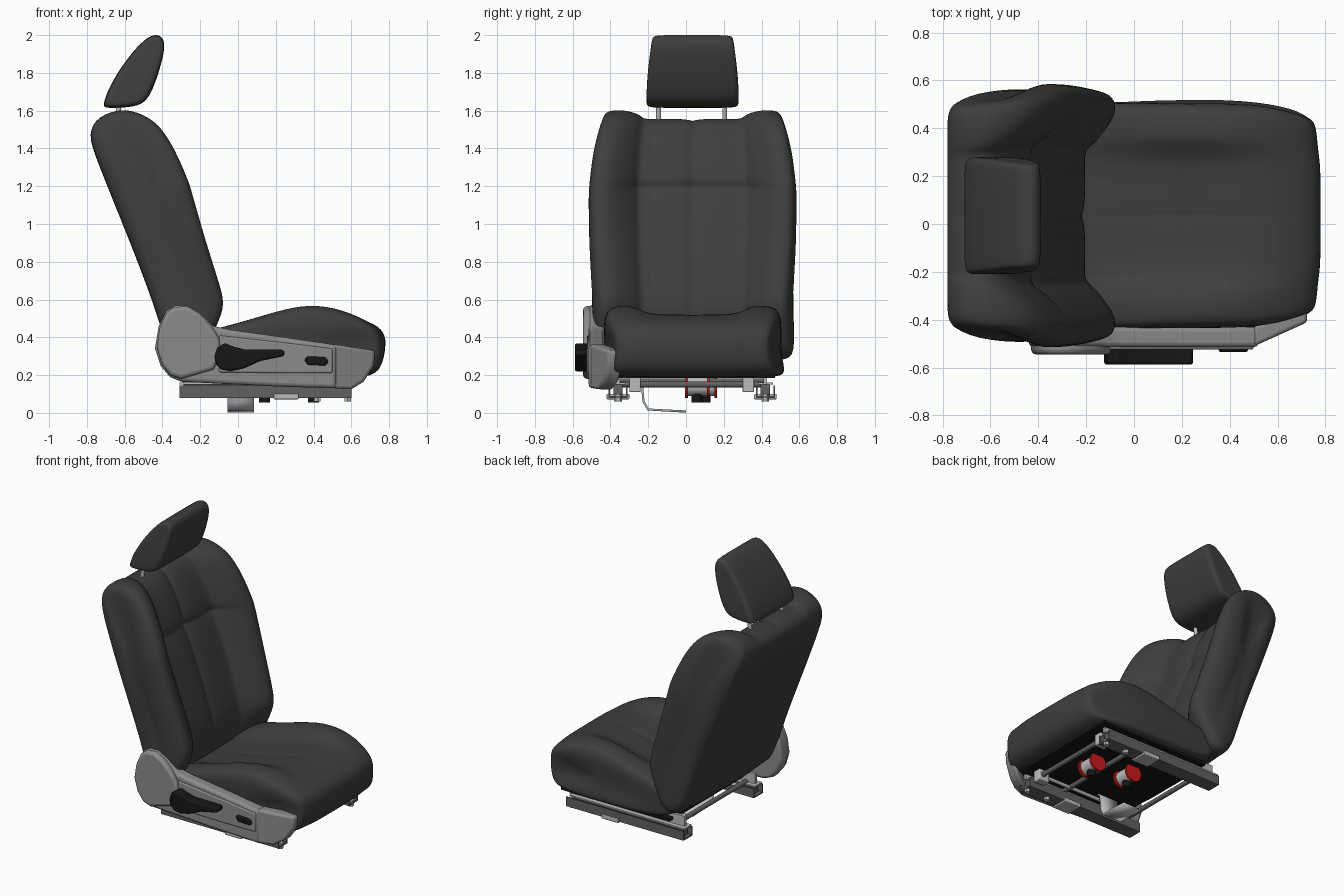
import bpy, bmesh, math
from mathutils import Vector

YC = 0.035  # centre line of the upholstery


def mat(name, c):
    m = bpy.data.materials.new(name)
    m.diffuse_color = (*c, 1)
    return m


FABRIC = mat("dark_fabric", (0.05, 0.048, 0.045))
BLACK = mat("black_plastic", (0.008, 0.008, 0.008))
RED = mat("red", (0.6, 0.01, 0.01))
PLASTIC = mat("grey_plastic", (0.26, 0.26, 0.26))
STEEL = mat("steel", (0.5, 0.5, 0.5))
DARKSTEEL = mat("dark_steel", (0.12, 0.12, 0.12))


def finish(name, bm, m, smooth=35):
    bmesh.ops.recalc_face_normals(bm, faces=bm.faces)
    me = bpy.data.meshes.new(name)
    bm.to_mesh(me)
    bm.free()
    ob = bpy.data.objects.new(name, me)
    bpy.context.collection.objects.link(ob)
    me.materials.append(m)
    bpy.ops.object.select_all(action='DESELECT')
    ob.select_set(True)
    bpy.context.view_layer.objects.active = ob
    bpy.ops.object.shade_smooth_by_angle(angle=math.radians(smooth))
    return ob


def interp(table, v):
    if v <= table[0][0]:
        return table[0][1]
    for (a, fa), (b, fb) in zip(table, table[1:]):
        if v <= b:
            return fa + (fb - fa) * (v - a) / (b - a)
    return table[-1][1]


def padded(name, edge, centre, stations, spine, axis, widths, narrow={}):
    """Side profiles lofted across y, mirrored about YC.
    stations: (offset, blend edge->centre, shrink towards spine)
    narrow: extra width factor by profile point"""
    bm = bmesh.new()
    a, b = Vector(spine[0]), Vector(spine[1])
    full = [(-t, k, s) for t, k, s in reversed(stations)]
    full += [st for st in stations if st[0] > 0]
    rings = []
    for t, k, s in full:
        ring = []
        for i, (e, c) in enumerate(zip(edge, centre)):
            e, c = Vector(e), Vector(c)
            p = Vector((e.x + (c.x - e.x) * k, e.y + (c.y - e.y) * k ** 2))
            u = max(0, min(1, (p - a).dot(b - a) / (b - a).length_squared))
            w = interp(widths, p[axis]) * (1 - (1 - narrow.get(i, 1)) * (1 - s))
            p = p.lerp(a.lerp(b, u), s)
            ring.append(bm.verts.new((p.x, YC + t * w, p.y)))
        rings.append(ring)
    n = len(edge)
    for r, q in zip(rings, rings[1:]):
        for i in range(n):
            j = (i + 1) % n
            bm.faces.new((r[i], r[j], q[j], q[i]))
    bm.faces.new(rings[0])
    bm.faces.new(rings[-1])
    ob = finish(name, bm, FABRIC, 180)
    sub = ob.modifiers.new("sub", 'SUBSURF')
    sub.levels = sub.render_levels = 2
    return ob


def prism(name, pts, y0, y1, m, bevel=0.012, shear=0):
    bm = bmesh.new()
    x0 = min(p[0] for p in pts)
    f = bm.faces.new([bm.verts.new((x, y0 + (x - x0) * shear, z)) for x, z in pts])
    r = bmesh.ops.extrude_face_region(bm, geom=[f])
    bmesh.ops.translate(bm, vec=(0, y1 - y0, 0),
                        verts=[v for v in r['geom'] if isinstance(v, bmesh.types.BMVert)])
    ob = finish(name, bm, m)
    if bevel:
        bv = ob.modifiers.new("bevel", 'BEVEL')
        bv.width, bv.segments, bv.limit_method = bevel, 3, 'ANGLE'
        bv.angle_limit = math.radians(50)
    return ob


def box(name, x, y, z, m, bevel=0.0):
    return prism(name, [(x[0], z[0]), (x[1], z[0]), (x[1], z[1]), (x[0], z[1])], y[0], y[1], m, bevel)


def tube(name, p, q, r, m, seg=20):
    p, q = Vector(p), Vector(q)
    bm = bmesh.new()
    bmesh.ops.create_cone(bm, cap_ends=True, segments=seg, radius1=r, radius2=r, depth=(q - p).length)
    rot = (q - p).to_track_quat('Z', 'Y').to_matrix()
    bmesh.ops.rotate(bm, matrix=rot, verts=bm.verts)
    bmesh.ops.translate(bm, vec=(p + q) / 2, verts=bm.verts)
    return finish(name, bm, m)


# backrest with side bolsters and a recessed middle panel
rear = [(-0.355, 0.27), (-0.445, 0.58), (-0.59, 0.95), (-0.745, 1.33), (-0.80, 1.485)]
back_edge = rear + [(-0.735, 1.575), (-0.62, 1.61), (-0.53, 1.595), (-0.42, 1.54), (-0.33, 1.40),
                    (-0.258, 1.23), (-0.248, 1.20), (-0.239, 1.17), (-0.17, 0.92),
                    (-0.085, 0.66), (-0.062, 0.56), (-0.13, 0.42), (-0.2, 0.27)]
back_mid = rear + [(-0.735, 1.545), (-0.65, 1.56), (-0.59, 1.54), (-0.53, 1.47), (-0.48, 1.37),
                   (-0.42, 1.225), (-0.45, 1.20), (-0.415, 1.175), (-0.315, 0.92),
                   (-0.225, 0.66), (-0.20, 0.55), (-0.22, 0.42), (-0.25, 0.27)]
padded("backrest", back_edge, back_mid,
       [(0, 1.12, 0), (0.025, 1, 0), (0.15, 0.96, 0), (0.27, 1, 0), (0.30, 0.93, 0), (0.33, 0.65, 0),
        (0.39, 0.32, 0), (0.45, 0.05, 0), (0.50, 0, 0.01), (0.54, 0, 0.07), (0.556, 0, 0.28), (0.56, 0, 0.6)],
       [(-0.31, 0.42), (-0.58, 1.40)], 1,
       [(0.3, 0.97), (0.6, 0.98), (1.0, 1), (1.3, 0.98), (1.5, 0.92), (1.61, 0.86)],
       {0: 0.94, 1: 0.91, 2: 0.91, 3: 0.9, 4: 0.9, 5: 0.95, 13: 0.98, 14: 0.95, 15: 0.94, 16: 0.96})

# seat cushion
seat_edge = [(-0.25, 0.22), (-0.27, 0.34), (-0.2, 0.43), (0, 0.475), (0.2, 0.54), (0.38, 0.58), (0.55, 0.55),
             (0.69, 0.485), (0.76, 0.43), (0.77, 0.34), (0.75, 0.24), (0.68, 0.185), (0.4, 0.19), (0, 0.19)]
seat_mid = [(-0.25, 0.22), (-0.27, 0.34), (-0.2, 0.40), (0, 0.42), (0.2, 0.46), (0.39, 0.52), (0.55, 0.525),
            (0.70, 0.485), (0.78, 0.43), (0.782, 0.34), (0.76, 0.24), (0.70, 0.18), (0.4, 0.19), (0, 0.19)]
padded("seat_cushion", seat_edge, seat_mid,
       [(0, 1.08, 0), (0.025, 1, 0), (0.2, 1, 0), (0.27, 0.85, 0), (0.33, 0.3, 0), (0.39, 0, 0),
        (0.45, 0, 0.03), (0.485, 0, 0.11), (0.497, 0, 0.4)],
       [(-0.1, 0.30), (0.55, 0.32)], 0,
       [(-0.2, 0.96), (0.5, 1.01), (0.65, 0.96), (0.74, 0.88), (0.79, 0.8)],
       {3: 0.97, 4: 0.95, 5: 0.93, 6: 0.93, 7: 0.95})

# headrest and its posts
head = [(-0.718, 1.625), (-0.685, 1.72), (-0.62, 1.83), (-0.535, 1.94), (-0.46, 2.005), (-0.405, 2.0),
        (-0.382, 1.95), (-0.41, 1.83), (-0.455, 1.70), (-0.495, 1.64), (-0.56, 1.618), (-0.70, 1.612)]
padded("headrest", head, head,
       [(0, 0, 0), (0.15, 0, 0), (0.215, 0, 0.02), (0.24, 0, 0.09), (0.248, 0, 0.35)],
       [(-0.58, 1.71), (-0.47, 1.90)], 1, [(1.62, 1), (1.75, 0.99), (2.0, 0.88)])
for i, y in enumerate((-0.145, 0.205)):
    tube(f"headrest_post_{i}", (-0.65, y, 1.5), (-0.62, y, 1.68), 0.013, STEEL)

# plastic side cover; its front end turns inwards around the cushion
prism("side_cover", [(-0.44, 0.34), (-0.42, 0.46), (-0.38, 0.54), (-0.33, 0.57), (-0.27, 0.57), (-0.20, 0.53),
                     (-0.13, 0.46), (-0.04, 0.44), (0.25, 0.40), (0.52, 0.36), (0.52, 0.13),
                     (0.2, 0.14), (-0.3, 0.165), (-0.36, 0.19), (-0.41, 0.25)],
      -0.515, -0.43, PLASTIC, 0.02)
prism("cover_front_end", [(0.50, 0.365), (0.725, 0.33), (0.72, 0.25), (0.665, 0.165), (0.60, 0.125), (0.50, 0.13)],
      -0.512, -0.43, PLASTIC, 0.015, 0.45)
prism("recliner_cover", [(-0.43, 0.35), (-0.415, 0.45), (-0.38, 0.53), (-0.34, 0.56), (-0.27, 0.565),
                         (-0.20, 0.525), (-0.14, 0.46), (-0.10, 0.40), (-0.09, 0.30), (-0.13, 0.23),
                         (-0.3, 0.18), (-0.36, 0.20), (-0.405, 0.26)], -0.545, -0.49, PLASTIC, 0.02)
prism("cover_panel", [(-0.1, 0.41), (0.3, 0.365), (0.5, 0.34), (0.5, 0.212), (0.3, 0.21), (-0.1, 0.215)],
      -0.525, -0.5, PLASTIC, 0.008)

# recliner lever and adjuster knob
prism("recline_lever", [(-0.125, 0.30), (-0.11, 0.345), (-0.07, 0.37), (-0.02, 0.35), (0.04, 0.335), (0.24, 0.335),
                        (0.25, 0.315), (0.24, 0.30), (0.12, 0.275), (0.03, 0.235), (-0.04, 0.22), (-0.09, 0.23),
                        (-0.118, 0.26)], -0.588, -0.51, BLACK, 0.015)
prism("adjuster_knob", [(0.35, 0.28), (0.365, 0.30), (0.46, 0.295), (0.48, 0.275), (0.465, 0.25), (0.37, 0.255)],
      -0.535, -0.50, BLACK, 0.01)

# slide rails under both sides
for side, y in (("right", -0.36), ("left", 0.42)):
    box(f"{side}_rail_base", (-0.31, 0.60), (y - 0.05, y + 0.05), (0.08, 0.09), DARKSTEEL)
    for i, d in enumerate((-0.05, 0.042)):
        box(f"{side}_rail_lip_{i}", (-0.31, 0.60), (y + d, y + d + 0.008), (0.08, 0.145), DARKSTEEL)
    box(f"{side}_slider", (-0.29, 0.58), (y - 0.025, y + 0.025), (0.09, 0.15), DARKSTEEL, 0.006)
    box(f"{side}_slider_top", (-0.31, 0.58), (y - 0.04, y + 0.04), (0.15, 0.16), STEEL)
    box(f"{side}_seat_frame", (-0.29, 0.60), (y - 0.01, y + 0.01), (0.15, 0.23), STEEL)
    box(f"{side}_latch", (0.19, 0.32), (y - 0.06, y + 0.06), (0.072, 0.10), STEEL, 0.005)
    for i, x in enumerate((0.42, 0.58)):
        tube(f"{side}_bolt_{i}", (x, y, 0.06), (x, y, 0.10), 0.02, STEEL, 6)

# seat pan and cross members
box("seat_pan", (-0.2, 0.64), (-0.36, 0.47), (0.185, 0.205), BLACK)
for i, (x, z) in enumerate(((0.55, 0.15), (0.30, 0.165), (-0.22, 0.16))):
    tube(f"cross_tube_{i}", (x, -0.36, z), (x, 0.42, z), 0.016, DARKSTEEL)
for i, y in enumerate((-0.27, 0.33)):
    tube(f"link_bar_{i}", (-0.22, y, 0.16), (0.55, y, 0.16), 0.012, STEEL)
    box(f"link_bracket_{i}", (0.5, 0.58), (y - 0.03, y + 0.03), (0.11, 0.19), STEEL, 0.006)

# adjuster motors with red end rings
for i, (x, y) in enumerate(((0.40, 0.06), (0.14, 0.10))):
    tube(f"motor_{i}", (x, y - 0.06, 0.14), (x, y + 0.06, 0.14), 0.05, STEEL, 28)
    for j, d in enumerate((-0.065, 0.05)):
        tube(f"motor_ring_{i}_{j}", (x, y + d, 0.14), (x, y + d + 0.015, 0.14), 0.062, RED, 28)
    tube(f"motor_plug_{i}", (x, y, 0.055), (x, y, 0.10), 0.03, BLACK)

# slide release plate hanging under the seat
bm = bmesh.new()
path = [(-0.26, 0.185), (-0.235, 0.17), (-0.225, 0.06), (-0.2, 0.018), (0.0, 0.007)]
rows = [[bm.verts.new((x, y, z)) for x in (-0.055, 0.085)] for y, z in path]
for r, q in zip(rows, rows[1:]):
    bm.faces.new((*r, q[1], q[0]))
plate = finish("release_plate", bm, STEEL)
sol = plate.modifiers.new("thickness", 'SOLIDIFY')
sol.thickness, sol.offset = 0.012, 0
